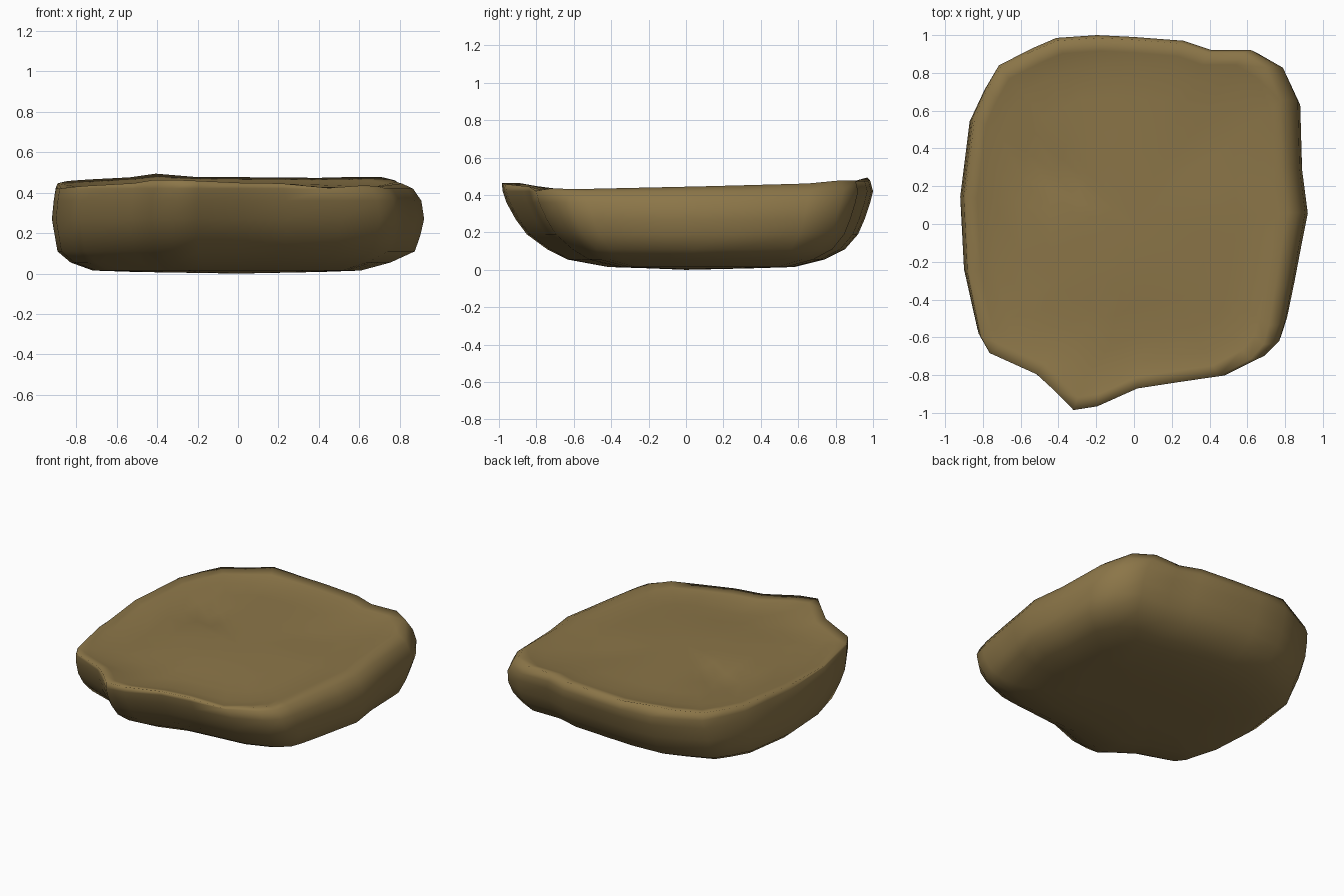
import bpy, bmesh, math

if "Cube" in bpy.data.objects:
    bpy.data.objects.remove(bpy.data.objects["Cube"])

# Outline of the slab seen from above, counter-clockwise from the front spur
OUTLINE = [(-.33, -.99), (-.2, -.97), (.02, -.875), (.24, -.845), (.51, -.81), (.70, -.72),
           (.78, -.64), (.81, -.54), (.85, -.33), (.885, -.13), (.92, .06), (.89, .3), (.88, .66),
           (.80, .84), (.66, .92), (.44, .92), (.28, .97), (0, .99), (-.2, 1.0),
           (-.42, .985), (-.55, .93), (-.73, .84), (-.8, .72), (-.87, .57), (-.895, .36),
           (-.92, .15), (-.9, -.26), (-.83, -.6), (-.78, -.69), (-.53, -.80), (-.43, -.89)]

# Side rings: height, then outline scale towards left, right, front, back
SIDES = [(.008, .55, .45, .20, .35), (.015, .78, .66, .42, .58), (.055, .90, .82, .64, .74),
         (.11, .97, .95, .75, .85), (.19, .985, .98, .86, .92), (.27, 1, 1, .92, .955),
         (.36, .99, .985, .97, .985), (.42, .98, .94, .99, 1)]

# Top rings: outline scale and drop below the rim
TOPS = [(.93, .012), (.84, .025), (.68, .025), (.5, .022), (.34, .02), (.17, .02)]

# Dents and bumps on the top: x, y, radius, height
BUMPS = [(-.45, .25, .16, -.035), (-.38, .1, .12, .015), (.38, .42, .2, -.02),
         (-.75, -.25, .17, -.025), (.45, -.78, .1, -.02), (-.35, -.85, .16, .02),
         (-.42, .97, .1, .02), (.7, .9, .14, .015), (-.1, -.2, .3, .01)]


def top_height(x, y):
    z = .452 + .025 * max(-.8, min(1, y)) - .012 * x * x
    if y < -.6:
        z += .06 * (-.6 - y)
    for bx, by, r, h in BUMPS:
        z += h * math.exp(-((x - bx) ** 2 + (y - by) ** 2) / (r * r))
    return z


bm = bmesh.new()
rings = []

# Rounded underside and walls
for z, left, right, front, back in SIDES:
    rings.append([bm.verts.new((x * (left if x < 0 else right),
                                y * (front if y < 0 else back), z)) for x, y in OUTLINE])

# Rim: narrower on the right, where the wall leans inwards
rim = [(x * (.97 if x < 0 else .88), y * (.995 if y < 0 else .985)) for x, y in OUTLINE]
rings.append([bm.verts.new((x, y, top_height(x, y))) for x, y in rim])

# Uneven, slightly hollow top
for s, drop in TOPS:
    rings.append([bm.verts.new((x * s, y * s, top_height(x * s, y * s) - drop)) for x, y in rim])

# Skin between neighbouring rings and close both ends
n = len(OUTLINE)
for a, b in zip(rings, rings[1:]):
    for i in range(n):
        j = (i + 1) % n
        bm.faces.new((a[i], a[j], b[j], b[i]))
bottom = bm.verts.new((0, 0, 0))
centre = bm.verts.new((0, 0, top_height(0, 0) - .02))
for i in range(n):
    j = (i + 1) % n
    bm.faces.new((bottom, rings[0][j], rings[0][i]))
    bm.faces.new((centre, rings[-1][i], rings[-1][j]))
bmesh.ops.recalc_face_normals(bm, faces=bm.faces[:])
for f in bm.faces:
    f.smooth = True

mesh = bpy.data.meshes.new("rock_slab")
bm.to_mesh(mesh)
bm.free()
rock = bpy.data.objects.new("rock_slab", mesh)
bpy.context.collection.objects.link(rock)

# Earthy brown stone
stone = bpy.data.materials.new("brown_stone")
stone.diffuse_color = (.26, .18, .065, 1)
stone.use_nodes = True
stone.node_tree.nodes["Principled BSDF"].inputs["Base Color"].default_value = stone.diffuse_color
mesh.materials.append(stone)
